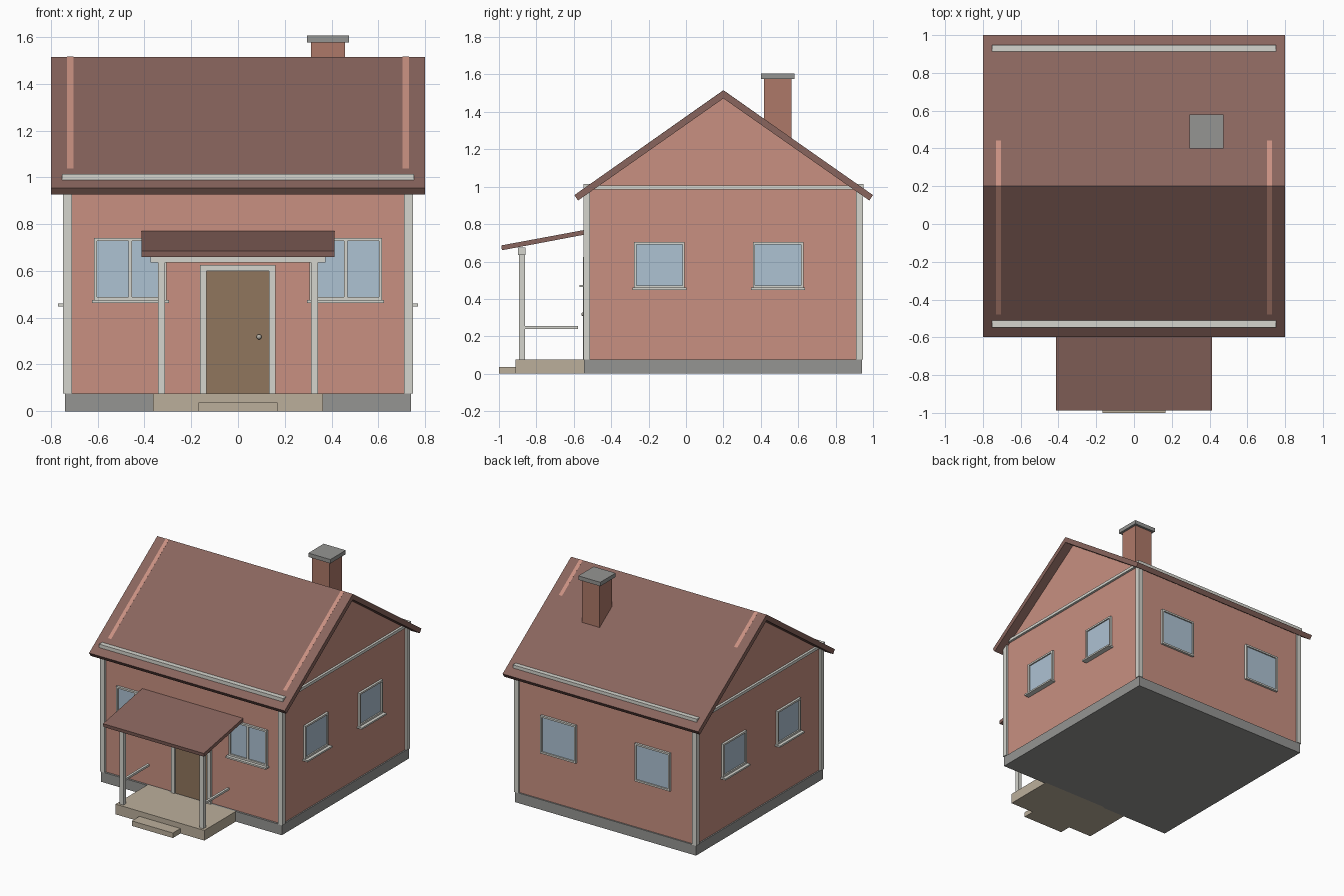
import bpy, bmesh, math

if "Cube" in bpy.data.objects:
    bpy.data.objects.remove(bpy.data.objects["Cube"])


def mat(name, r, g, b):
    m = bpy.data.materials.new(name)
    m.diffuse_color = (r, g, b, 1)
    m.use_nodes = True
    m.node_tree.nodes["Principled BSDF"].inputs["Base Color"].default_value = m.diffuse_color
    return m


WALL = mat("wall_pink", 0.58, 0.28, 0.22)
ROOF = mat("roof_brown", 0.25, 0.13, 0.11)
TRIM = mat("trim_white", 0.66, 0.66, 0.61)
GLASS = mat("glass_blue", 0.42, 0.54, 0.65)
DOOR = mat("door_brown", 0.28, 0.18, 0.11)
STONE = mat("porch_stone", 0.50, 0.43, 0.33)
BRICK = mat("chimney_brick", 0.42, 0.19, 0.14)
GREY = mat("foundation_grey", 0.30, 0.30, 0.29)
METAL = mat("knob_metal", 0.45, 0.43, 0.38)


def finish(bm, name, m):
    bmesh.ops.recalc_face_normals(bm, faces=bm.faces)
    me = bpy.data.meshes.new(name)
    bm.to_mesh(me)
    bm.free()
    me.materials.append(m)
    ob = bpy.data.objects.new(name, me)
    bpy.context.collection.objects.link(ob)
    return ob


def boxes(name, m, *bounds):
    """One object from boxes given as (x0, x1, y0, y1, z0, z1)."""
    bm = bmesh.new()
    for x0, x1, y0, y1, z0, z1 in bounds:
        for v in bmesh.ops.create_cube(bm, size=1)["verts"]:
            v.co = (x1 if v.co.x > 0 else x0, y1 if v.co.y > 0 else y0, z1 if v.co.z > 0 else z0)
    return finish(bm, name, m)


def extrude_x(name, m, profile, x0, x1):
    """Extrude a (y, z) profile along x."""
    bm = bmesh.new()
    f = bm.faces.new([bm.verts.new((x0, y, z)) for y, z in profile])
    ext = bmesh.ops.extrude_face_region(bm, geom=[f])["geom"]
    for v in ext:
        if isinstance(v, bmesh.types.BMVert):
            v.co.x = x1
    return finish(bm, name, m)


def window(name, axis, wall, side, c, w, z0, z1, mullion=False, sill=True):
    """Framed window on a wall plane; side is the outward direction."""
    def b(u0, u1, d0, d1, za, zb):
        d = sorted((wall + side * d0, wall + side * d1))
        return (*d, u0, u1, za, zb) if axis == "x" else (u0, u1, *d, za, zb)
    h, t, out = w / 2, 0.013, 0.017
    parts = [b(c - h, c - h + t, -0.01, out, z0, z1), b(c + h - t, c + h, -0.01, out, z0, z1),
             b(c - h + t, c + h - t, -0.01, out, z0, z0 + t), b(c - h + t, c + h - t, -0.01, out, z1 - t, z1)]
    if mullion:
        parts.append(b(c - 0.007, c + 0.007, -0.01, out, z0 + t, z1 - t))
    boxes(name + "_frame", TRIM, *parts)
    boxes(name + "_glass", GLASS, b(c - h + t, c + h - t, -0.01, 0.007, z0 + t, z1 - t))
    if sill:
        boxes(name + "_sill", TRIM, b(c - h - 0.01, c + h + 0.01, -0.01, 0.04, z0 - 0.012, z0))


WX, YF, YB = 0.73, -0.53, 0.93   # wall planes
RY, RZ = 0.2, 1.515              # ridge

# body
boxes("foundation", GREY, (-0.74, 0.74, -0.545, 0.94, 0, 0.075))
boxes("walls", WALL, (-WX, WX, YF, YB, 0.075, 0.99))

# gable panels, flush with the roof surface
for s, n in ((-1, "left"), (1, "right")):
    extrude_x(n + "_gable", WALL, [(YF, 0.99), (YB, 0.99), (YB, 1.002), (RY, RZ + 0.001), (YF, 1.002)],
              s * 0.703, s * WX)

# roof
extrude_x("roof", ROOF, [(-0.597, 0.955), (RY, RZ), (1.0, 0.955), (0.98, 0.926), (RY, 1.472), (-0.577, 0.926)],
          -0.8, 0.8)

# corner boards and frieze boards
for s in (-1, 1):
    for y, n in ((YF, "front"), (YB - 0.003, "back")):
        x0, x1 = sorted((s * 0.71, s * 0.747))
        boxes(n + "_corner_board", TRIM, (x0, x1, y - 0.018, y + 0.018, 0.075, 0.985))
    x0, x1 = sorted((s * 0.71, s * 0.747))
    boxes("side_frieze_board", TRIM, (x0, x1, YF, YB, 0.985, 1.006))
for y, n in ((YF, "front"), (YB, "back")):
    boxes(n + "_frieze_board", TRIM, (-0.752, 0.752, y - 0.018, y + 0.018, 0.98, 1.015))

# windows
for s, n in ((-1, "left"), (1, "right")):
    window("front_" + n + "_window", "y", YF, -1, s * 0.46, 0.31, 0.475, 0.74, mullion=True)
    window("back_" + n + "_window", "y", YB, 1, s * 0.385, 0.29, 0.42, 0.70, sill=False)
    for c, k in ((-0.142, "near"), (0.492, "far")):
        window(n + "_" + k + "_window", "x", s * WX, s, c, 0.27, 0.46, 0.705)

# door
boxes("door", DOOR, (-0.135, 0.133, -0.54, -0.52, 0.075, 0.6))
boxes("door_frame", TRIM, (-0.162, -0.135, -0.55, -0.52, 0.075, 0.625),
      (0.133, 0.16, -0.55, -0.52, 0.075, 0.625), (-0.135, 0.133, -0.55, -0.52, 0.6, 0.625))
bm = bmesh.new()
bmesh.ops.create_uvsphere(bm, u_segments=12, v_segments=8, radius=0.011)
bmesh.ops.translate(bm, verts=bm.verts, vec=(0.09, -0.548, 0.318))
for f in bm.faces:
    f.smooth = True
finish(bm, "door_knob", METAL)

# porch
boxes("porch_slab", STONE, (-0.363, 0.363, -0.912, -0.535, 0, 0.075))
boxes("porch_step", STONE, (-0.168, 0.168, -1.0, -0.912, 0, 0.037))
for s, n in ((-1, "left"), (1, "right")):
    x = s * 0.327
    boxes(n + "_porch_post", TRIM, (x - 0.016, x + 0.016, -0.894, -0.862, 0.075, 0.64))
    boxes(n + "_porch_rail", TRIM, (x - 0.009, x + 0.009, -0.865, -0.578, 0.24, 0.255))
boxes("porch_beam", TRIM, (-0.373, 0.373, -0.897, -0.859, 0.636, 0.676))
extrude_x("porch_roof", ROOF, [(-0.988, 0.686), (-0.53, 0.771), (-0.53, 0.746), (-0.984, 0.66)], -0.412, 0.412)

# chimney
boxes("chimney", BRICK, (0.312, 0.458, 0.417, 0.563, 1.2, 1.577))
boxes("chimney_cap", GREY, (0.295, 0.475, 0.4, 0.58, 1.577, 1.606))
